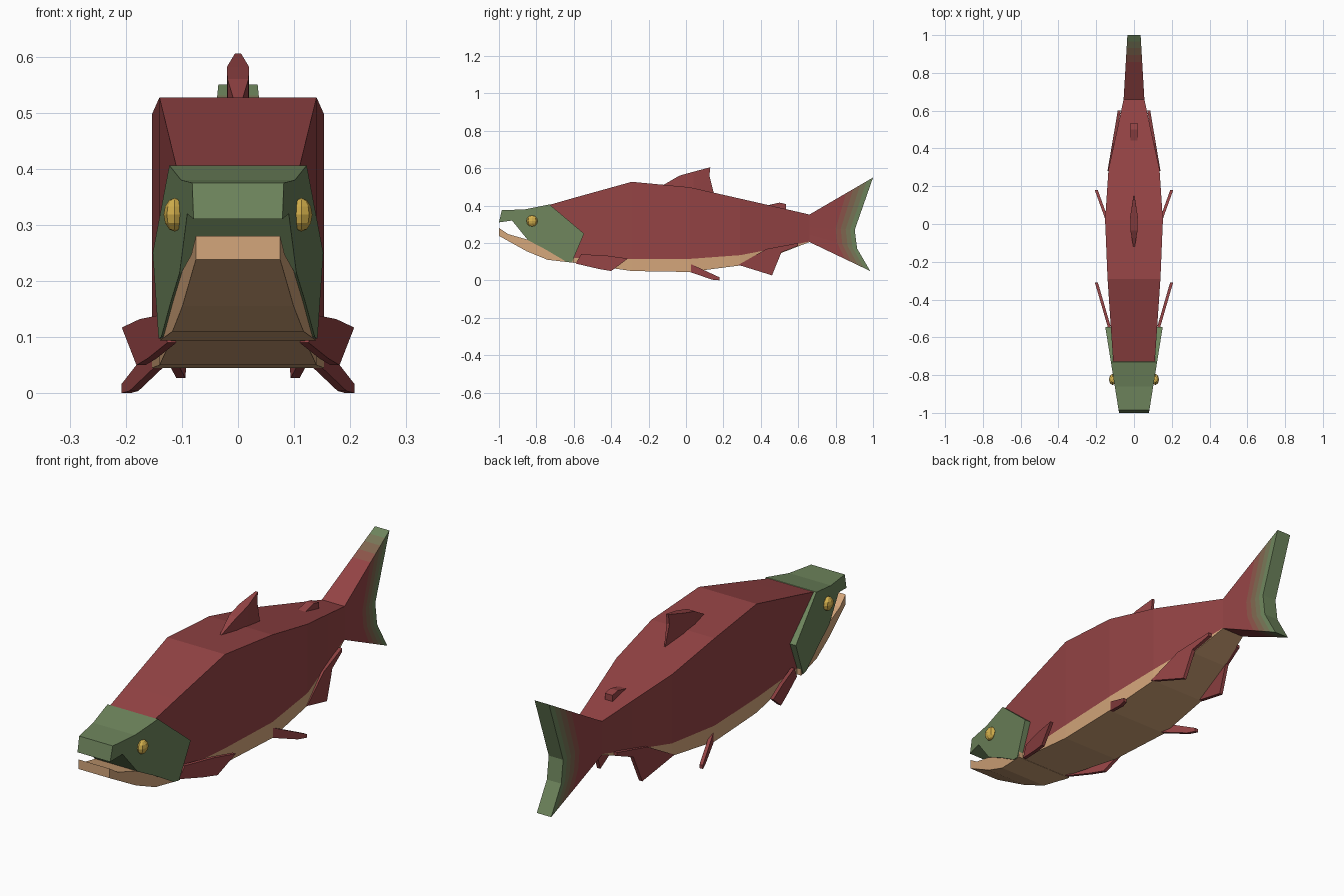
import bpy, bmesh

if "Cube" in bpy.data.objects:
    bpy.data.objects.remove(bpy.data.objects["Cube"])


def material(name, rgb):
    m = bpy.data.materials.new(name)
    m.diffuse_color = (*rgb, 1)
    m.use_nodes = True
    m.node_tree.nodes["Principled BSDF"].inputs["Base Color"].default_value = m.diffuse_color
    return m


RED = material("red", (0.296, 0.057, 0.059))
GREEN = material("green", (0.155, 0.233, 0.107))
TAN = material("tan", (0.656, 0.38, 0.196))
GOLD = material("gold", (0.656, 0.434, 0.073))
BANDS = [material("red brown", (0.262, 0.09, 0.068)),
         material("brown", (0.214, 0.133, 0.078)),
         material("olive", (0.185, 0.18, 0.094))]


def finish(name, bm, mats, mirror=False):
    bmesh.ops.recalc_face_normals(bm, faces=bm.faces)
    me = bpy.data.meshes.new(name)
    bm.to_mesh(me)
    bm.free()
    for m in mats:
        me.materials.append(m)
    ob = bpy.data.objects.new(name, me)
    bpy.context.collection.objects.link(ob)
    if mirror:
        ob.modifiers.new("Mirror", 'MIRROR').use_mirror_merge = False
    return ob


def prism(name, outline, inner, outer, mat, mirror=False):
    """Side outline (y, z) extended in x from inner(y) to outer(y)."""
    bm = bmesh.new()
    a = [bm.verts.new((inner(y), y, z)) for y, z in outline]
    b = [bm.verts.new((outer(y), y, z)) for y, z in outline]
    n = len(outline)
    caps = [bm.faces.new(a), bm.faces.new(b)]
    for i in range(n):
        bm.faces.new((a[i], a[(i + 1) % n], b[(i + 1) % n], b[i]))
    bmesh.ops.recalc_face_normals(bm, faces=bm.faces)
    bmesh.ops.triangulate(bm, faces=caps)
    return finish(name, bm, [mat], mirror)


def loft(name, sections, mats, rule):
    """Each section lists (x, y, z) up the right side; left side is mirrored."""
    bm = bmesh.new()
    rings = [[bm.verts.new(p) for p in s] +
             [bm.verts.new((-x, y, z)) for x, y, z in reversed(s)] for s in sections]
    n = len(rings[0])
    for k in range(len(rings) - 1):
        for i in range(n):
            j = (i + 1) % n
            f = bm.faces.new((rings[k][i], rings[k][j], rings[k + 1][j], rings[k + 1][i]))
            f.material_index = rule(k, i)
    for k, ring in ((0, rings[0]), (len(rings) - 2, rings[-1])):
        for i in range(n // 2 - 1):
            f = bm.faces.new((ring[i], ring[i + 1], ring[n - 2 - i], ring[n - 1 - i]))
            f.material_index = rule(k, 1)
    return finish(name, bm, mats)


# Body: y, half width, bottom, belly line, top
body = [(-0.73, 0.11, 0.115, 0.13, 0.404), (-0.60, 0.119, 0.095, 0.12, 0.441),
        (-0.29, 0.14, 0.05, 0.115, 0.527), (0.02, 0.153, 0.045, 0.115, 0.498),
        (0.29, 0.135, 0.08, 0.135, 0.437), (0.50, 0.089, 0.143, 0.175, 0.389),
        (0.66, 0.055, 0.205, 0.208, 0.352)]
loft("body", [[(w, y, b), (w, y, m), (w, y, t)] for y, w, b, m, t in body],
     [RED, TAN], lambda k, i: 1 if i in (0, 4, 5) else 0)

# Forked tail with colour bands following its rear edge
rows = [(0.205, 0.985, 0.05), (0.245, 0.915, 0.17), (0.285, 0.902, 0.27), (0.352, 1.0, 0.55)]
steps = [0, 0.58, 0.69, 0.8, 0.9, 1]
loft("tail_fin", [[(0.055 - 0.02 * t, 0.66 + (ry - 0.66) * t, z + (rz - z) * t)
                   for z, ry, rz in rows] for t in steps],
     [RED, *BANDS, GREEN], lambda k, i: k)


# Head with gill covers, and the lower jaw
def head_width(y):
    return 0.152 + 0.16 * (y + 0.545)


def jaw_width(y):
    return head_width(y) - 0.004


prism("head", [(-1, 0.31), (-0.985, 0.375), (-0.86, 0.38), (-0.73, 0.406), (-0.545, 0.25),
               (-0.61, 0.097), (-0.64, 0.1), (-0.75, 0.165), (-0.845, 0.215), (-0.93, 0.32)],
      lambda y: -head_width(y), head_width, GREEN)
prism("lower_jaw", [(-1, 0.28), (-1, 0.238), (-0.85, 0.155), (-0.74, 0.11), (-0.6, 0.094),
                    (-0.6, 0.14), (-0.75, 0.2), (-0.845, 0.217), (-0.95, 0.247)],
      lambda y: -jaw_width(y), jaw_width, TAN)

# Eyes
bm = bmesh.new()
bmesh.ops.create_uvsphere(bm, u_segments=8, v_segments=6, radius=0.03)
bmesh.ops.scale(bm, vec=(0.65, 1, 1), verts=bm.verts)
bmesh.ops.translate(bm, vec=(0.113, -0.823, 0.318), verts=bm.verts)
finish("eyes", bm, [GOLD], mirror=True)


# Fins on the back
def dorsal_width(y):
    return 0.021 * max(0.1, 1 - ((y - 0.01) / 0.14) ** 2)


prism("dorsal_fin", [(-0.13, 0.505), (-0.035, 0.56), (0.04, 0.581), (0.13, 0.605),
                     (0.125, 0.56), (0.15, 0.46), (0.04, 0.48), (-0.035, 0.49)],
      lambda y: -dorsal_width(y), dorsal_width, RED)
prism("adipose_fin", [(0.43, 0.4), (0.5, 0.416), (0.535, 0.408), (0.535, 0.375), (0.46, 0.38)],
      lambda y: -0.018, lambda y: 0.018, RED)

# Paired fins: outline, x at y = 0, slope of x along y
fins = {
    "pectoral_fins": ([(-0.59, 0.09), (-0.56, 0.14), (-0.42, 0.132), (-0.31, 0.117),
                       (-0.4, 0.05), (-0.47, 0.062)], 0.289, 0.29),
    "pelvic_fins": ([(0.02, 0.09), (0.18, 0.016), (0.18, 0.0), (0.14, 0.004),
                     (0.02, 0.045)], 0.135, 0.36),
    "anal_fins": ([(0.28, 0.083), (0.46, 0.027), (0.51, 0.15), (0.6, 0.185),
                   (0.6, 0.2), (0.43, 0.168)], 0.18, -0.17),
}
for name, (outline, x0, slope) in fins.items():
    prism(name, outline, lambda y: x0 + slope * y - 0.008,
          lambda y: x0 + slope * y + 0.008, RED, mirror=True)
